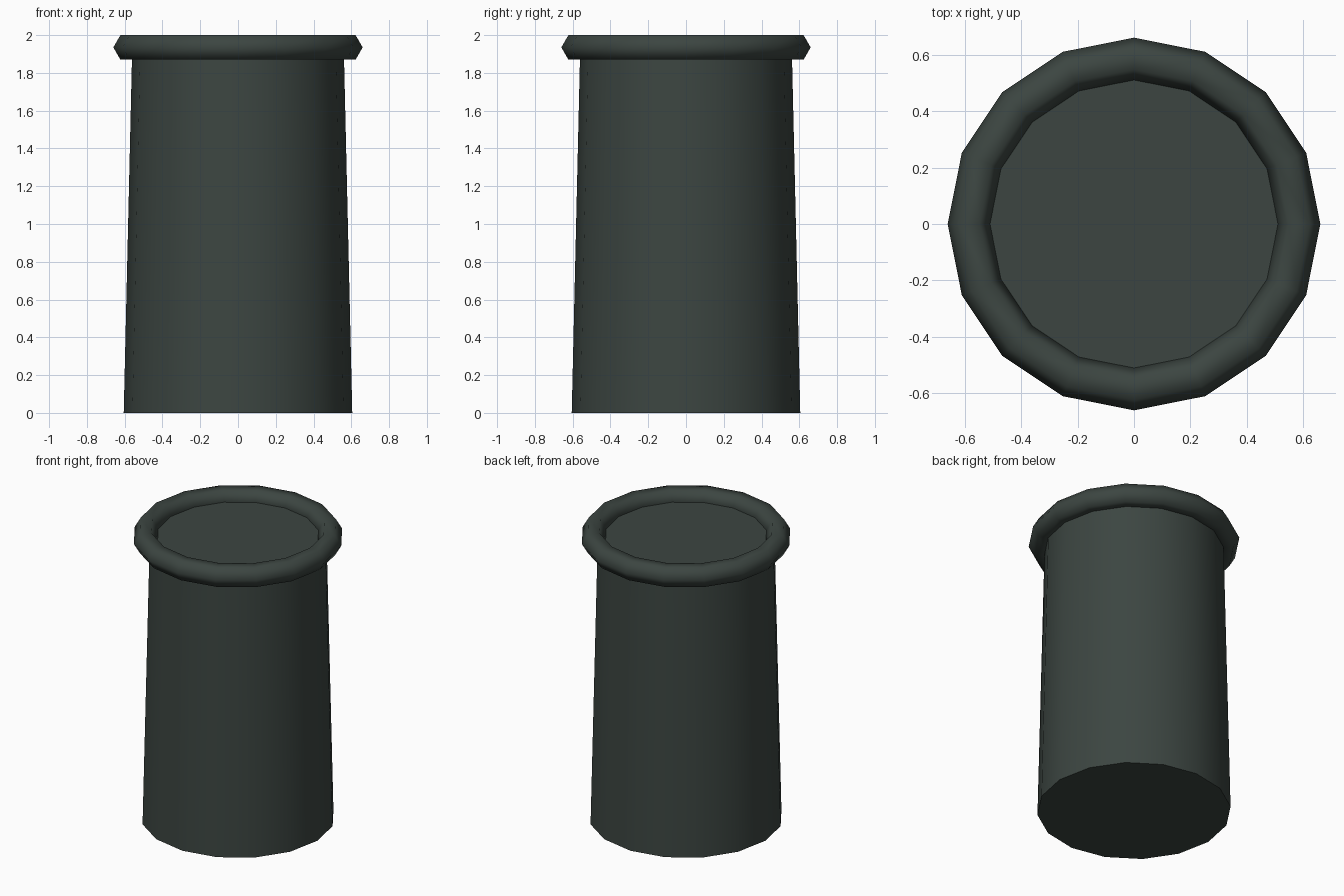
import bpy
import math

if "Cube" in bpy.data.objects:
    bpy.data.objects.remove(bpy.data.objects["Cube"])

SIDES = 16
TOP = 1.935  # top of the body, level with the rim's centre line

mat = bpy.data.materials.new("dark_green_grey")
mat.diffuse_color = (0.045, 0.06, 0.053, 1)
mat.use_nodes = True
mat.node_tree.nodes["Principled BSDF"].inputs["Base Color"].default_value = mat.diffuse_color


def finish(name, angle):
    ob = bpy.context.object
    ob.name = name
    ob.data.materials.append(mat)
    bpy.ops.object.shade_smooth_by_angle(angle=math.radians(angle))
    return ob


# Tapered closed body
bpy.ops.mesh.primitive_cone_add(vertices=SIDES, radius1=0.605, radius2=0.56,
                                depth=TOP, location=(0, 0, TOP / 2))
finish("body", 30)

# Rolled rim with a six-sided section
bpy.ops.mesh.primitive_torus_add(major_segments=SIDES, minor_segments=6,
                                 major_radius=0.585, minor_radius=0.075,
                                 location=(0, 0, TOP))
finish("rim", 80)
